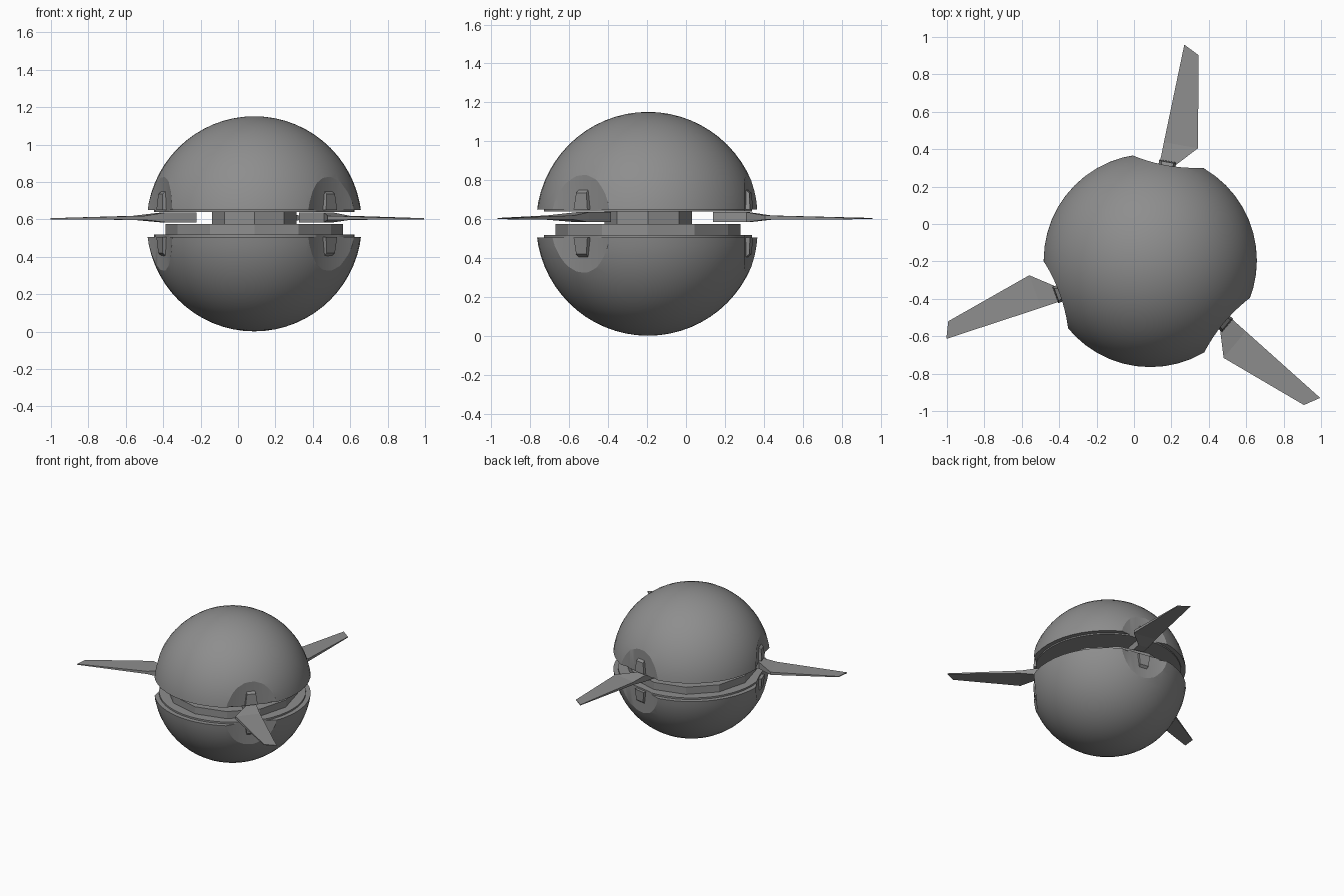
import bpy, bmesh, math
from mathutils import Matrix, Vector

cube = bpy.data.objects.get("Cube")
if cube:
    bpy.data.objects.remove(cube, do_unlink=True)

CENTRE = Vector((0.087, -0.195, 0.576))
RADIUS = 0.575
ANGLES = [math.radians(a) for a in (80, 200, 320)]

grey = bpy.data.materials.new("mid grey")
grey.use_nodes = True
colour = (0.27, 0.27, 0.27, 1)
grey.diffuse_color = colour
grey.node_tree.nodes["Principled BSDF"].inputs["Base Color"].default_value = colour


def finish(bm, name):
    bmesh.ops.recalc_face_normals(bm, faces=bm.faces)
    mesh = bpy.data.meshes.new(name)
    bm.to_mesh(mesh)
    bm.free()
    mesh.materials.append(grey)
    obj = bpy.data.objects.new(name, mesh)
    bpy.context.collection.objects.link(obj)
    return obj


def select(obj):
    bpy.ops.object.select_all(action='DESELECT')
    obj.select_set(True)
    bpy.context.view_layer.objects.active = obj


def disc(name, radius, low, high, sides, at=CENTRE):
    """Upright prism between two heights."""
    bm = bmesh.new()
    place = Matrix.Translation((at.x, at.y, (low + high) / 2))
    bmesh.ops.create_cone(bm, cap_ends=True, segments=sides, radius1=radius,
                          radius2=radius, depth=high - low, matrix=place)
    return finish(bm, name)


def loft(name, sections, angle):
    """Skin a list of four-corner sections given as (radial, sideways, height)."""
    place = Matrix.Translation((CENTRE.x, CENTRE.y, 0)) @ Matrix.Rotation(angle, 4, 'Z')
    bm = bmesh.new()
    # sideways is measured clockwise seen from above
    rings = [[bm.verts.new(place @ Vector((r, -t, z))) for r, t, z in s] for s in sections]
    for a, b in zip(rings, rings[1:]):
        for i in range(4):
            j = (i + 1) % 4
            bm.faces.new((a[i], a[j], b[j], b[i]))
    bm.faces.new(rings[0])
    bm.faces.new(rings[-1])
    return finish(bm, name)


def half_shell(name, height, upper):
    """Ball cut flat at a height, keeping one side."""
    bm = bmesh.new()
    bmesh.ops.create_uvsphere(bm, u_segments=48, v_segments=32, radius=RADIUS,
                              matrix=Matrix.Translation(CENTRE))
    cut = bmesh.ops.bisect_plane(bm, geom=bm.verts[:] + bm.edges[:] + bm.faces[:],
                                 plane_co=(0, 0, height), plane_no=(0, 0, 1),
                                 clear_inner=upper, clear_outer=not upper)
    rim = [e for e in cut["geom_cut"] if isinstance(e, bmesh.types.BMEdge)]
    bmesh.ops.contextual_create(bm, geom=rim)
    return finish(bm, name)


# Shell halves with their stepped inner rims
shells = [
    half_shell("upper_shell", 0.65, True),
    half_shell("lower_shell", 0.505, False),
    disc("upper_rim", 0.535, 0.64, 0.655, 48),
    disc("lower_rim", 0.535, 0.50, 0.518, 48),
]

# Shallow upright dishes scooped out behind each blade
SCOOP = 0.88
for angle in ANGLES:
    reach = 0.516 + SCOOP
    at = CENTRE + Vector((math.cos(angle), math.sin(angle), 0)) * reach
    cutter = disc("dish_cutter", SCOOP, -0.2, 1.4, 128, at)
    cutter.hide_render = True
    for shell in shells:
        mod = shell.modifiers.new("dish", 'BOOLEAN')
        mod.operation = 'DIFFERENCE'
        mod.solver = 'EXACT'
        mod.object = cutter
        select(shell)
        bpy.ops.object.modifier_apply(modifier=mod.name)
    bpy.data.objects.remove(cutter, do_unlink=True)
for shell in shells:
    select(shell)
    bpy.ops.object.shade_smooth_by_angle(angle=math.radians(25))

# Faceted bearing plate and central hub
disc("bearing_plate", 0.475, 0.51, 0.575, 12)
disc("central_hub", 0.225, 0.57, 0.645, 8)


def blade_section(left, right, middle, half):
    """Corners of a blade slice; left and right are (radial, sideways)."""
    return [(*left, middle - half), (*right, middle - half),
            (*right, middle + half), (*left, middle + half)]


def clip_section(height, width, depth):
    return [(0.49, -width, height), (0.49, width, height),
            (depth, width, height), (depth, -width, height)]


# Blades with square shafts, and a pair of clips on each dish
for n, angle in enumerate(ANGLES, 1):
    loft(f"blade_{n}", [
        blade_section((0.345, -0.041), (0.345, 0.04), 0.61, 0.026),
        blade_section((0.52, -0.041), (0.52, 0.04), 0.61, 0.026),
        blade_section((0.635, -0.038), (0.635, 0.147), 0.608, 0.011),
        blade_section((1.168, -0.021), (1.126, 0.064), 0.603, 0.003),
    ], angle)
    for name, base, side in (("upper", 0.65, 1), ("lower", 0.505, -1)):
        loft(f"{name}_clip_{n}", [
            clip_section(base, 0.046, 0.54),
            clip_section(base + side * 0.085, 0.034, 0.534),
            clip_section(base + side * 0.105, 0.03, 0.51),
        ], angle)
